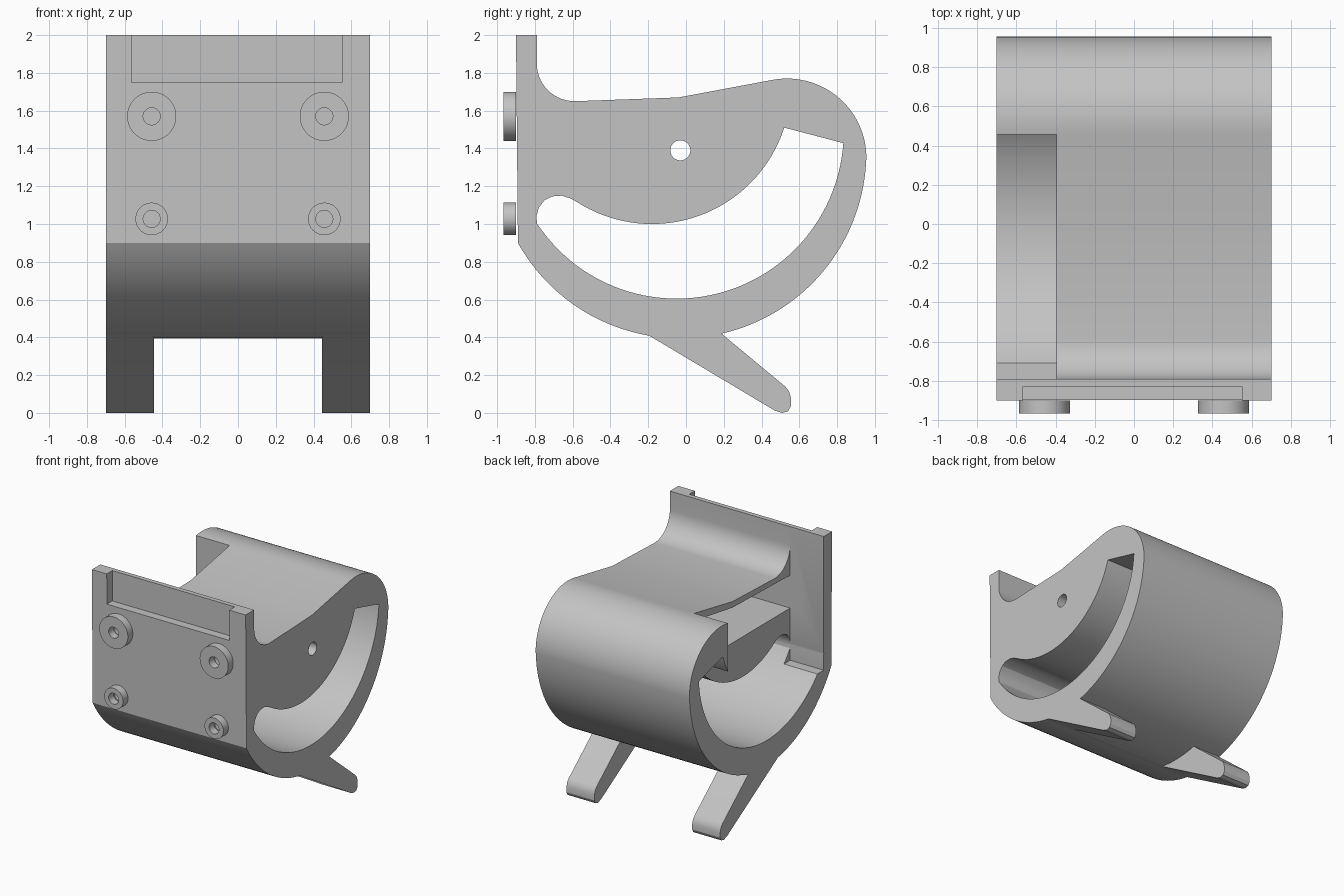
import bpy, bmesh, math
from mathutils import Matrix

cube = bpy.data.objects.get("Cube")
if cube:
    bpy.data.objects.remove(cube, do_unlink=True)

grey = bpy.data.materials.new("light_grey")
grey.use_nodes = True
grey.diffuse_color = (0.55, 0.55, 0.55, 1)
grey.node_tree.nodes["Principled BSDF"].inputs["Base Color"].default_value = (0.55, 0.55, 0.55, 1)


def add_object(name, bm):
    bmesh.ops.recalc_face_normals(bm, faces=bm.faces)
    mesh = bpy.data.meshes.new(name)
    bm.to_mesh(mesh)
    bm.free()
    mesh.materials.append(grey)
    obj = bpy.data.objects.new(name, mesh)
    bpy.context.collection.objects.link(obj)
    return obj


def arc(cy, cz, r, start, end, steps):
    angles = [math.radians(start + (end - start) * i / steps) for i in range(steps + 1)]
    return [(cy + r * math.cos(a), cz + r * math.sin(a)) for a in angles]


def extrude(name, profile, x0, x1):
    """Extrude a (y, z) outline along x."""
    bm = bmesh.new()
    face = bm.faces.new([bm.verts.new((x0, y, z)) for y, z in profile])
    new = bmesh.ops.extrude_face_region(bm, geom=[face])["geom"]
    verts = [v for v in new if isinstance(v, bmesh.types.BMVert)]
    bmesh.ops.translate(bm, verts=verts, vec=(x1 - x0, 0, 0))
    return add_object(name, bm)


def box(name, x0, x1, y0, y1, z0, z1):
    return extrude(name, [(y0, z0), (y1, z0), (y1, z1), (y0, z1)], x0, x1)


def cylinder(name, axis, centre, r, depth):
    bm = bmesh.new()
    turn = Matrix.Rotation(math.pi / 2, 4, "Y" if axis == "x" else "X")
    bmesh.ops.create_cone(bm, cap_ends=True, segments=48, radius1=r, radius2=r,
                          depth=depth, matrix=Matrix.Translation(centre) @ turn)
    return add_object(name, bm)


def combine(target, tool, operation):
    mod = target.modifiers.new(operation.lower(), "BOOLEAN")
    mod.operation = operation
    mod.solver = "EXACT"
    mod.object = tool
    bpy.context.view_layer.objects.active = target
    bpy.ops.object.modifier_apply(modifier=mod.name)
    bpy.data.objects.remove(tool, do_unlink=True)


def smooth(obj):
    bpy.ops.object.select_all(action="DESELECT")
    obj.select_set(True)
    bpy.context.view_layer.objects.active = obj
    bpy.ops.object.shade_smooth_by_angle(angle=math.radians(25))


W = 0.7

# Main body: back plate, filleted top and round shell
outline = [(-0.9, 2.0), (-0.79, 2.0)]
outline += arc(-0.59, 1.85, 0.2, 180, 270, 14)
outline += [(-0.04, 1.67)]
outline += arc(0.535, 1.35, 0.42, 101, 0, 28)
outline += arc(-0.03, 1.38, 0.985, -3, -150.8, 60)
body = extrude("holder_body", outline, -W, W)

# Two feet below the shell
foot = [(-0.2, 0.412), (0.47, 0.012), (0.51, 0.0), (0.54, 0.008), (0.555, 0.035),
        (0.555, 0.08), (0.545, 0.115), (0.525, 0.14), (0.19, 0.418), (0.1, 0.5), (-0.1, 0.5)]
for x0, x1 in ((-W, -0.445), (0.445, W)):
    combine(body, extrude("foot", foot, x0, x1), "UNION")

# Crescent slot through the whole width
slot = arc(-0.05, 1.49, 0.885, -4, -144, 56)
slot += [(-0.788, 1.0), (-0.792, 1.04), (-0.78, 1.085), (-0.75, 1.125), (-0.71, 1.146),
         (-0.66, 1.15), (-0.61, 1.135)]
slot += arc(-0.18, 1.735, 0.735, -122, -17.8, 40)
combine(body, extrude("slot_cutter", slot, -1, 1), "DIFFERENCE")

# Open bay on the right end
combine(body, box("bay_cutter", -1, -0.395, -0.791, 0.455, 0.9, 2.3), "DIFFERENCE")

# Hollow inside the core, reached from the bay
hollow = [(-0.791, 1.33), (0.39, 1.33), (0.39, 1.69), (-0.04, 1.62), (-0.791, 1.6)]
combine(body, extrude("hollow_cutter", hollow, -0.5, 0.58), "DIFFERENCE")

# Pivot hole and front recess
combine(body, cylinder("pivot_cutter", "x", (0.5, -0.03, 1.39), 0.053, 0.7), "DIFFERENCE")
combine(body, box("recess_cutter", -0.565, 0.55, -1, -0.828, 1.75, 2.2), "DIFFERENCE")

# Mounting bosses with screw holes
for side, sign in (("right", -1), ("left", 1)):
    for level, z, r in (("upper", 1.57, 0.13), ("lower", 1.027, 0.086)):
        x = sign * 0.457
        boss = cylinder(f"{level}_{side}_boss", "y", (x, -0.9325, z), r, 0.065)
        for part in (boss, body):
            hole = cylinder("screw_cutter", "y", (x, -0.92, z), 0.045, 0.2)
            combine(part, hole, "DIFFERENCE")
        smooth(boss)
smooth(body)
